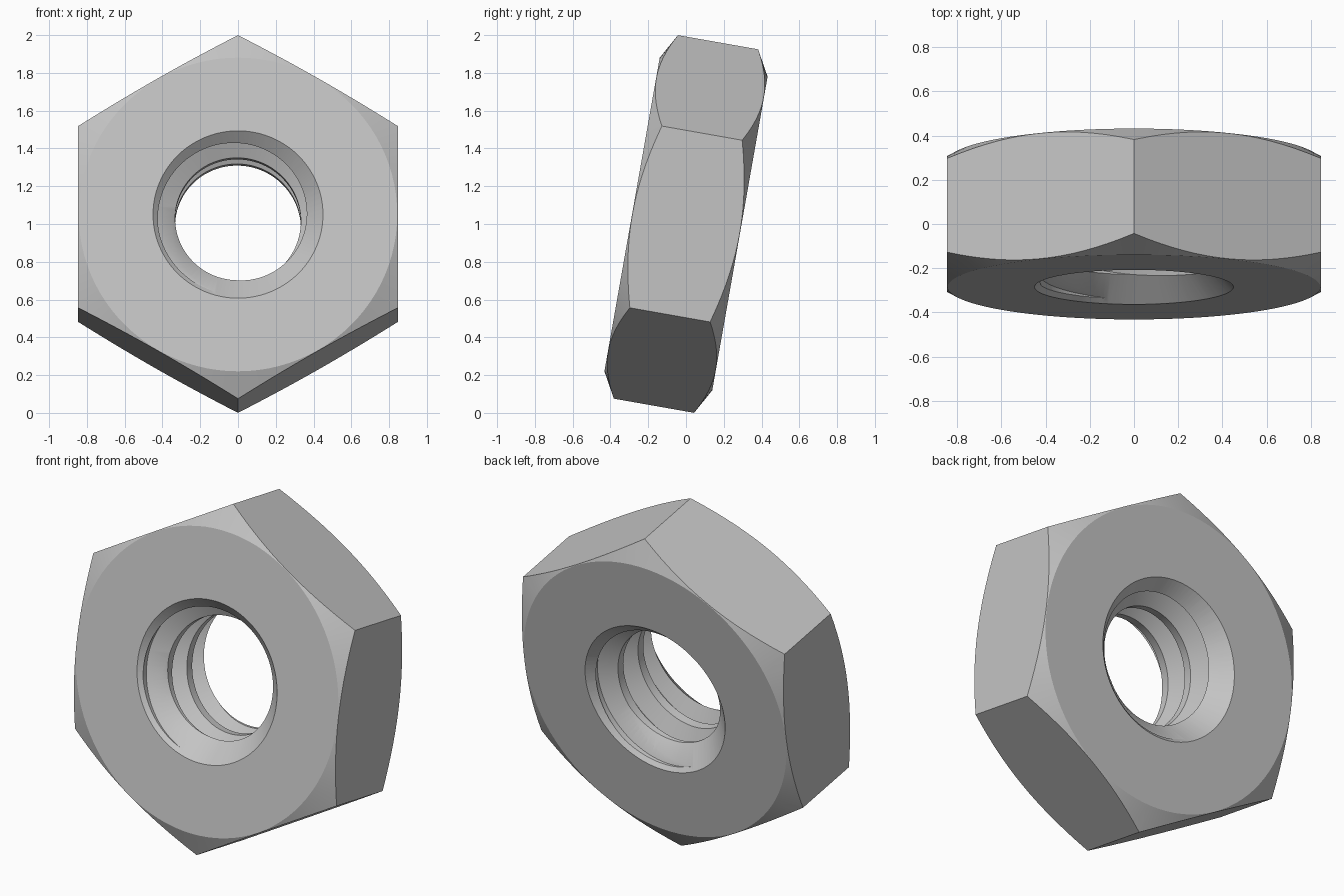
import bpy, bmesh
from math import sin, cos, pi, radians

cube = bpy.data.objects.get("Cube")
if cube:
    bpy.data.objects.remove(cube, do_unlink=True)

HALF = 0.29          # half thickness
CORNER = 0.977       # hexagon corner radius
FLAT = CORNER * cos(pi / 6)
MINOR, MAJOR = 0.333, 0.428
PITCH = 0.188
STEPS = 96           # segments per turn


def make_object(name, bm):
    bmesh.ops.recalc_face_normals(bm, faces=bm.faces)
    mesh = bpy.data.meshes.new(name)
    bm.to_mesh(mesh)
    bm.free()
    ob = bpy.data.objects.new(name, mesh)
    bpy.context.collection.objects.link(ob)
    return ob


def lathe(name, profile):
    """Closed solid turned about z; the profile's end points lie on the axis."""
    bm = bmesh.new()
    verts = [bm.verts.new((r, 0, z)) for r, z in profile]
    edges = [bm.edges.new(pair) for pair in zip(verts, verts[1:])]
    bmesh.ops.spin(bm, geom=verts + edges, cent=(0, 0, 0), axis=(0, 0, 1),
                   angle=2 * pi, steps=STEPS, use_merge=True)
    bmesh.ops.remove_doubles(bm, verts=bm.verts, dist=1e-5)
    return make_object(name, bm)


def thread_rod(name, turns=7):
    """Right-handed threaded rod: a crest and root profile swept on a helix."""
    bm = bmesh.new()
    crest, root = 0.025, 0.016
    profile = [(MINOR, -crest), (MINOR, crest),
               (MAJOR, PITCH / 2 - root), (MAJOR, PITCH / 2 + root)]
    count = turns * STEPS
    start = -0.058 - PITCH * (turns // 2 + 1)
    rows = []
    for r, dz in profile:
        rows.append([bm.verts.new((r * cos(2 * pi * i / STEPS),
                                   r * sin(2 * pi * i / STEPS),
                                   start + dz + PITCH * i / STEPS))
                     for i in range(count + 1)])
    rows.append(rows[0][STEPS:])     # last row joins the next turn
    for a, b in zip(rows, rows[1:]):
        for i in range(min(len(a), len(b)) - 1):
            bm.faces.new((a[i], a[i + 1], b[i + 1], b[i]))
    # close both ends with a fan
    tips = [bm.verts.new((0, 0, s * PITCH * turns)) for s in (-1, 1)]
    for e in [e for e in bm.edges if e.is_boundary]:
        a, b = e.verts
        bm.faces.new((a, b, tips[int(a.co.z + b.co.z > 0)]))
    return make_object(name, bm)


def apply_boolean(target, cutter, operation):
    mod = target.modifiers.new(cutter.name, 'BOOLEAN')
    mod.operation = operation
    mod.solver = 'EXACT'
    mod.object = cutter
    cutter.hide_render = True
    bpy.context.view_layer.objects.active = target
    bpy.ops.object.modifier_apply(modifier=mod.name)
    bpy.data.objects.remove(cutter, do_unlink=True)


# Hexagonal body
bm = bmesh.new()
base = [bm.verts.new((CORNER * sin(k * pi / 3), CORNER * cos(k * pi / 3), -HALF))
        for k in range(6)]
face = bm.faces.new(base)
side = bmesh.ops.extrude_face_region(bm, geom=[face])
bmesh.ops.translate(bm, vec=(0, 0, 2 * HALF),
                    verts=[v for v in side["geom"] if isinstance(v, bmesh.types.BMVert)])
nut = make_object("hex_nut", bm)

# Conical corner chamfers on both faces
rim, out = FLAT - 0.003, 0.3
low = HALF - out * 0.555
envelope = lathe("chamfer_envelope", [(0, -HALF), (rim, -HALF), (rim + out, -low),
                                      (rim + out, low), (rim, HALF), (0, HALF)])
apply_boolean(nut, envelope, 'INTERSECT')

# Threaded bore and a countersink at each end
apply_boolean(nut, thread_rod("thread_cutter"), 'DIFFERENCE')
for s in (-1, 1):
    sink = lathe("countersink", [(0, s * (HALF + 0.1)), (0.55, s * (HALF + 0.1)),
                                 (0.30, s * (HALF - 0.15)), (0, s * (HALF - 0.15))])
    apply_boolean(nut, sink, 'DIFFERENCE')

# Plain steel grey
steel = bpy.data.materials.new("steel_grey")
steel.use_nodes = True
grey = (0.55, 0.55, 0.55, 1)
steel.diffuse_color = grey
steel.node_tree.nodes["Principled BSDF"].inputs["Base Color"].default_value = grey
nut.data.materials.clear()
nut.data.materials.append(steel)

# Stand the nut up, leaning back
nut.rotation_euler = (radians(-100), 0, 0)
nut.location = (0, 0, 1)

bpy.ops.object.select_all(action='DESELECT')
nut.select_set(True)
bpy.context.view_layer.objects.active = nut
bpy.ops.object.shade_smooth_by_angle(angle=radians(20))
